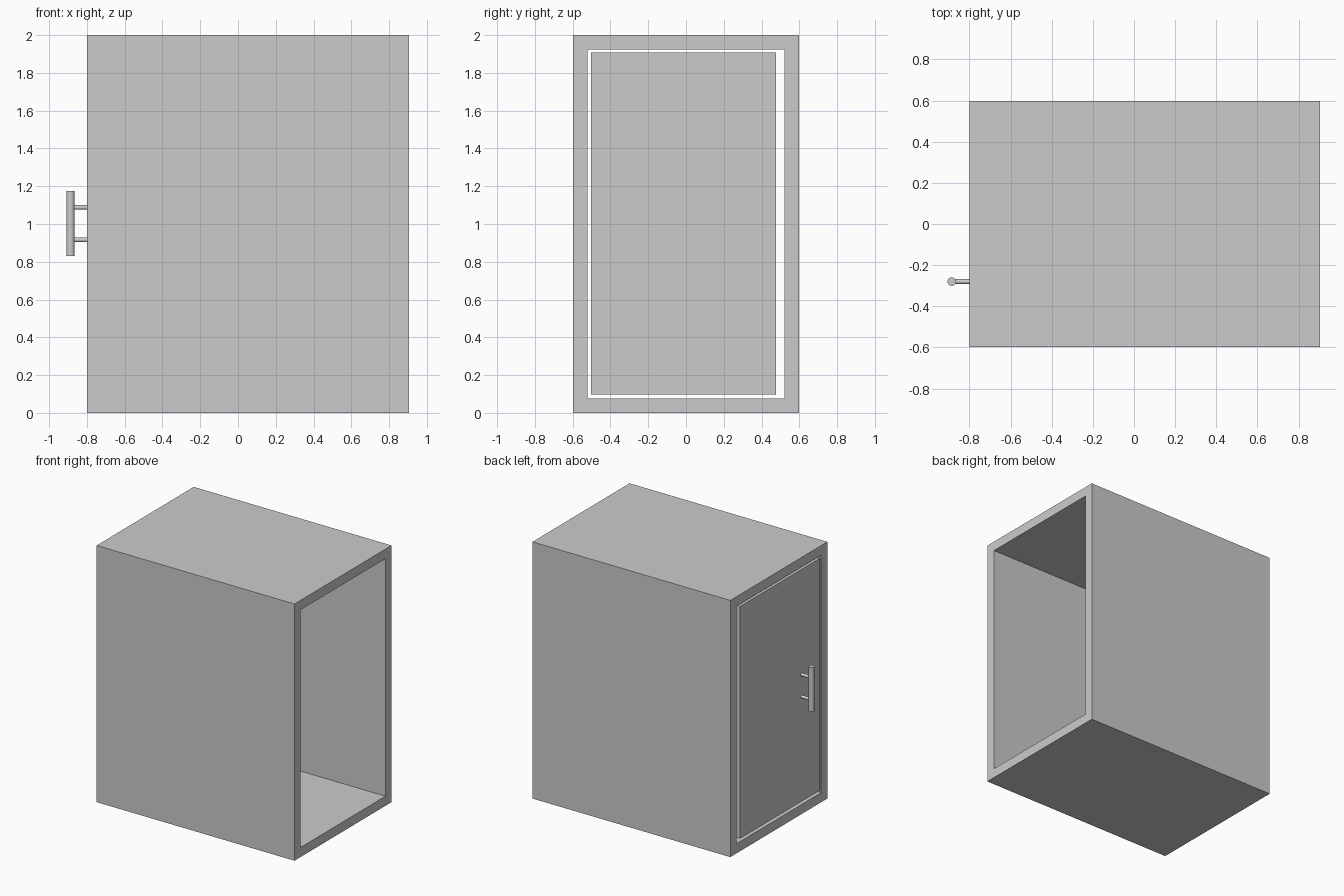
import bpy
import bmesh
from mathutils import Matrix, Vector

if "Cube" in bpy.data.objects:
    bpy.data.objects.remove(bpy.data.objects["Cube"], do_unlink=True)

# Single light grey finish
GREY = (0.6, 0.6, 0.6, 1.0)
grey = bpy.data.materials.new("light_grey")
grey.use_nodes = True
grey.diffuse_color = GREY
for node in grey.node_tree.nodes:
    if node.type == "BSDF_PRINCIPLED":
        node.inputs["Base Color"].default_value = GREY

FRONT_X, REAR_X = -0.80, 0.905
HALF_Y, HEIGHT, WALL = 0.597, 2.0, 0.075
DOOR_THICK = 0.04
HANDLE_Y, BAR_X = -0.28, -0.886


def finish(name, bm):
    bmesh.ops.recalc_face_normals(bm, faces=bm.faces)
    mesh = bpy.data.meshes.new(name)
    bm.to_mesh(mesh)
    bm.free()
    mesh.materials.append(grey)
    obj = bpy.data.objects.new(name, mesh)
    bpy.context.collection.objects.link(obj)
    return obj


def box(name, low, high):
    low, high = Vector(low), Vector(high)
    bm = bmesh.new()
    place = Matrix.Translation((low + high) / 2) @ Matrix.Diagonal((*(high - low), 1))
    bmesh.ops.create_cube(bm, size=1, matrix=place)
    return finish(name, bm)


def rod(name, start, end, radius):
    start, end = Vector(start), Vector(end)
    axis = end - start
    turn = axis.to_track_quat("Z", "Y").to_matrix().to_4x4()
    bm = bmesh.new()
    bmesh.ops.create_cone(bm, cap_ends=True, segments=32, radius1=radius, radius2=radius,
                          depth=axis.length, matrix=Matrix.Translation((start + end) / 2) @ turn)
    obj = finish(name, bm)
    bpy.ops.object.select_all(action="DESELECT")
    obj.select_set(True)
    bpy.context.view_layer.objects.active = obj
    bpy.ops.object.shade_smooth_by_angle()
    return obj


def rect_loop(bm, x, inset):
    y = HALF_Y - inset
    corners = [(-y, inset), (y, inset), (y, HEIGHT - inset), (-y, HEIGHT - inset)]
    return [bm.verts.new((x, cy, cz)) for cy, cz in corners]


# Cabinet shell: a square tube open at both ends
bm = bmesh.new()
loops = [rect_loop(bm, FRONT_X, 0), rect_loop(bm, REAR_X, 0),
         rect_loop(bm, REAR_X, WALL), rect_loop(bm, FRONT_X, WALL)]
for k in range(4):
    a, b = loops[k], loops[(k + 1) % 4]
    for i in range(4):
        j = (i + 1) % 4
        bm.faces.new((a[i], a[j], b[j], b[i]))
finish("cabinet_shell", bm)

# Door set flush in one end, with a gap all round
box("door", (FRONT_X, -0.504, 0.098), (FRONT_X + DOOR_THICK, 0.477, 1.907))

# Handle bar on two standoffs
rod("handle_bar", (BAR_X, HANDLE_Y, 0.83), (BAR_X, HANDLE_Y, 1.174), 0.021)
for name, z in (("lower_standoff", 0.916), ("upper_standoff", 1.088)):
    rod(name, (BAR_X, HANDLE_Y, z), (FRONT_X, HANDLE_Y, z), 0.012)
